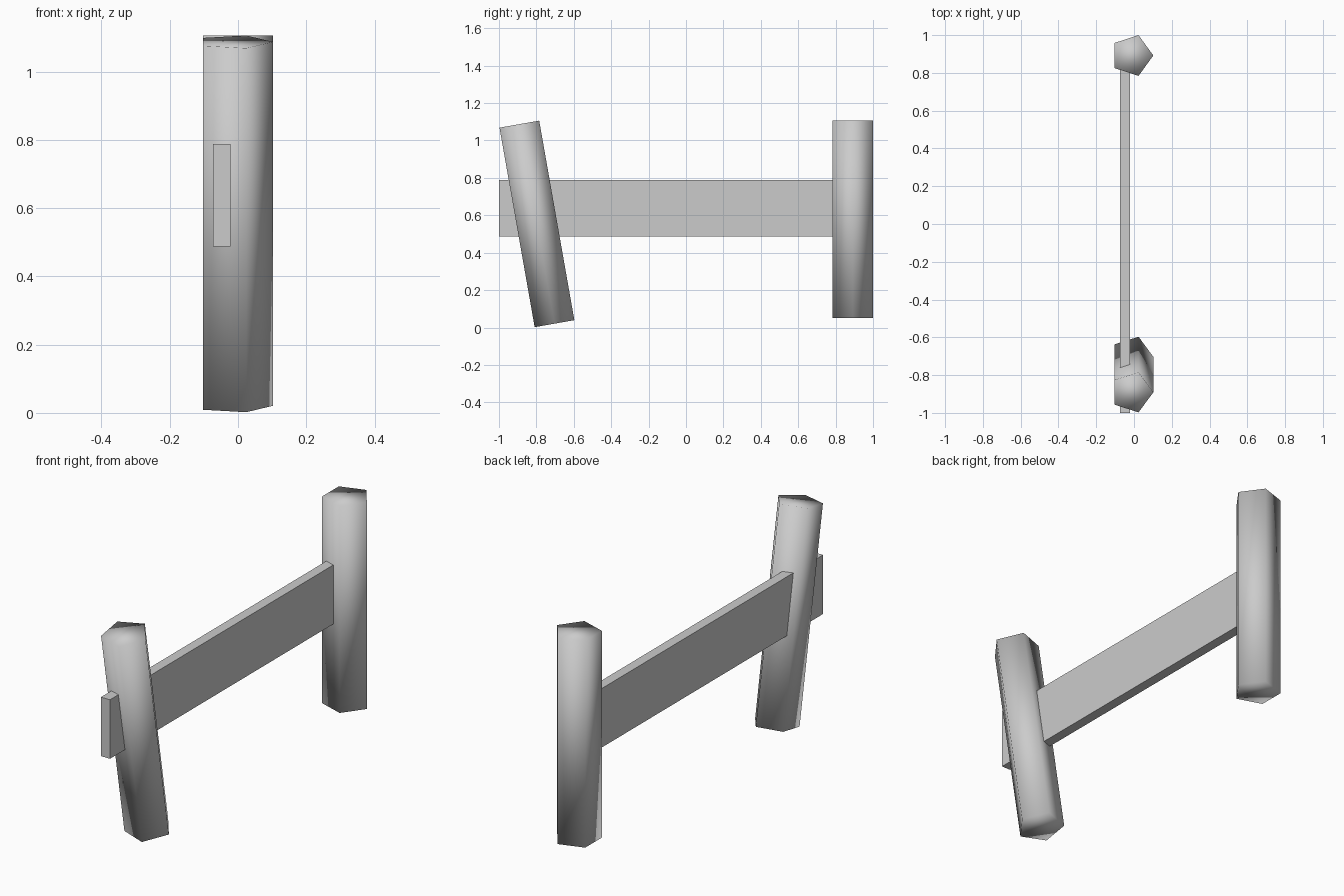
import bpy, bmesh
from math import cos, sin, tau, radians
from mathutils import Matrix

cube = bpy.data.objects.get("Cube")
if cube:
    bpy.data.objects.remove(cube, do_unlink=True)

# Single grey for the whole fence
grey = bpy.data.materials.new("light_grey")
grey.use_nodes = True
color = (0.6, 0.6, 0.6, 1)
grey.diffuse_color = color
grey.node_tree.nodes["Principled BSDF"].inputs["Base Color"].default_value = color


def add_object(name, bm, location, tilt=0, smooth=False):
    bmesh.ops.recalc_face_normals(bm, faces=bm.faces)
    for face in bm.faces:
        face.smooth = smooth
    mesh = bpy.data.meshes.new(name)
    bm.to_mesh(mesh)
    bm.free()
    mesh.materials.append(grey)
    obj = bpy.data.objects.new(name, mesh)
    obj.location = location
    obj.rotation_euler.x = radians(tilt)
    bpy.context.collection.objects.link(obj)
    return obj


def add_post(name, length, location, tilt=0, radius=0.1133, sides=5):
    """Smooth-shaded five-sided post with one corner towards +x."""
    bm = bmesh.new()
    ring = [bm.verts.new((radius * cos(tau * i / sides),
                          radius * sin(tau * i / sides), -length / 2))
            for i in range(sides)]
    base = bm.faces.new(ring)
    extruded = bmesh.ops.extrude_face_region(bm, geom=[base], use_keep_orig=True)
    top = [v for v in extruded["geom"] if isinstance(v, bmesh.types.BMVert)]
    bmesh.ops.translate(bm, verts=top, vec=(0, 0, length))
    return add_object(name, bm, location, tilt, smooth=True)


def add_board(name, low, high):
    """Flat-sided box between two corners."""
    size = [b - a for a, b in zip(low, high)]
    centre = [(a + b) / 2 for a, b in zip(low, high)]
    bm = bmesh.new()
    bmesh.ops.create_cube(bm, size=1, matrix=Matrix.Diagonal((*size, 1)))
    return add_object(name, bm, centre)


# Upright rear post, leaning front post and the rail through both
add_post("rear_post", 1.055, (-0.011, 0.892, 0.579))
add_post("front_leaning_post", 1.083, (-0.011, -0.797, 0.554), tilt=10)
add_board("rail", (-0.073, -1.0, 0.487), (-0.022, 0.968, 0.788))
